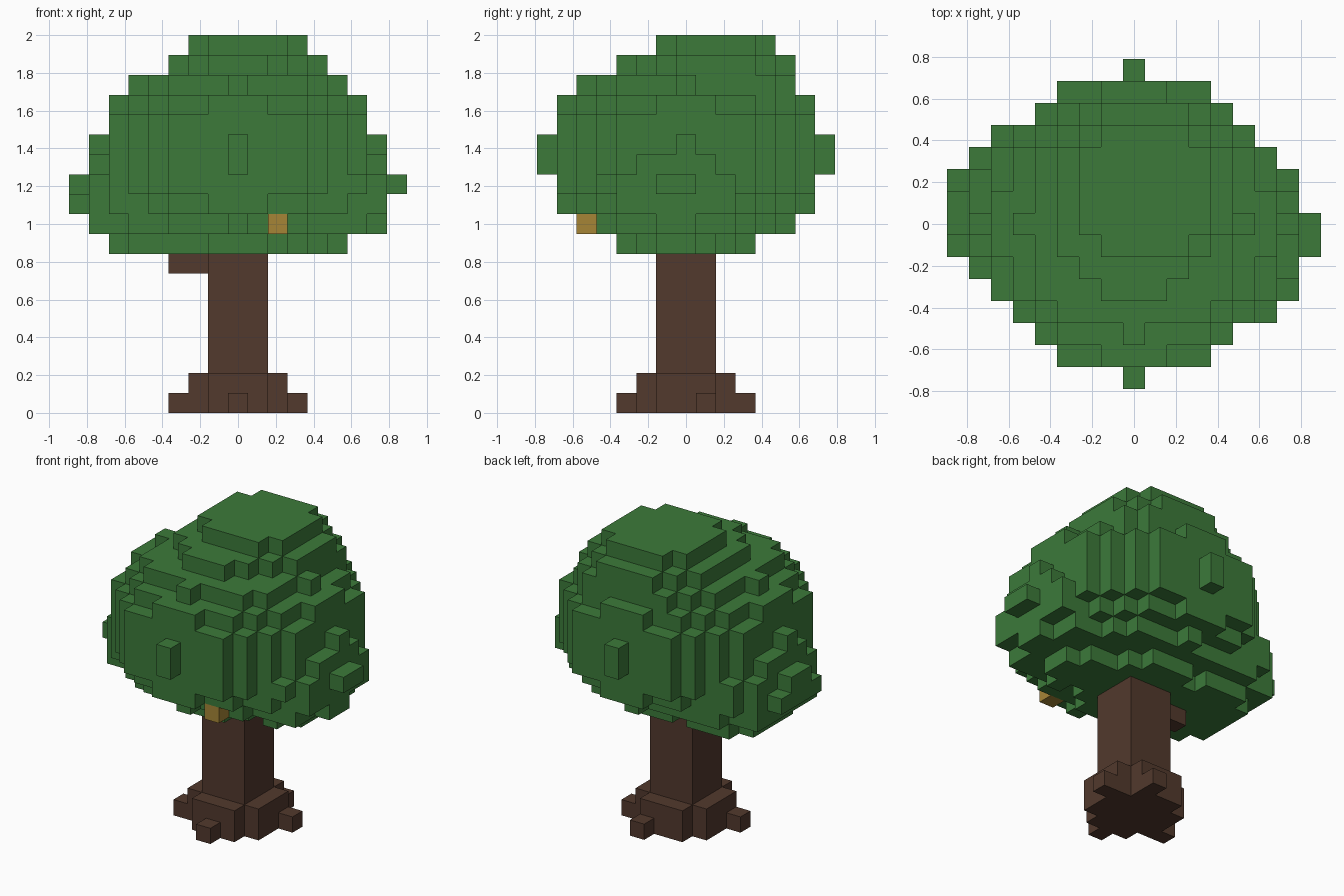
import bpy, bmesh
from mathutils import Vector

if "Cube" in bpy.data.objects:
    bpy.data.objects.remove(bpy.data.objects["Cube"])

S = 2 / 19  # edge of one cube; the model is 19 cubes tall


def material(name, rgb):
    m = bpy.data.materials.new(name)
    m.diffuse_color = (*rgb, 1)
    m.use_nodes = True
    m.node_tree.nodes["Principled BSDF"].inputs["Base Color"].default_value = m.diffuse_color
    return m


def box(x, y, z):
    """Cells in inclusive index ranges."""
    return {(i, j, k) for i in range(x[0], x[1] + 1)
            for j in range(y[0], y[1] + 1) for k in range(z[0], z[1] + 1)}


def blob(cx, cy, cz, r2, squash):
    """Cells whose centres lie in a flattened ball."""
    return {(i, j, k) for (i, j, k) in box((-9, 9), (-9, 9), (8, 18))
            if (i - cx) ** 2 + (j - cy) ** 2 + squash * (k - cz) ** 2 <= r2}


# Leafy crown: one main ball, two side lobes and a top lobe
leaves = (blob(0, 0, 12.5, 49.5, 1.95)
          | blob(4, -0.5, 10.7, 16.5, 1.9)
          | blob(-4, 0.5, 10.3, 19.0, 1.9)
          | blob(0.5, 1.5, 15.6, 20.0, 1.9))

# Trunk, cross-shaped foot and four root tips
trunk = (box((-1, 1), (-1, 1), (0, 7))
         | box((-2, 2), (-1, 1), (0, 1)) | box((-1, 1), (-2, 2), (0, 1))
         | {(0, -3, 0), (3, 1, 0), (1, 3, 0), (-3, -1, 0)})

# Side branch under the crown, and a fruit
branch = box((-3, -2), (0, 0), (7, 7))
fruit = {(2, -5, 9)}
leaves -= fruit
solid = leaves | trunk | branch | fruit


def build(name, cells, mat):
    """Outer skin of a set of cells."""
    bm = bmesh.new()
    cache = {}

    def vert(p):
        key = tuple(round(2 * c) for c in p)
        if key not in cache:
            cache[key] = bm.verts.new((p[0] * S, p[1] * S, (p[2] + 0.5) * S))
        return cache[key]

    for c in sorted(cells):
        for axis in range(3):
            for side in (-1, 1):
                n = Vector((0, 0, 0))
                n[axis] = side
                if tuple(int(a + b) for a, b in zip(c, n)) in solid:
                    continue
                u = Vector((0, 0, 0))
                u[(axis + 1) % 3] = 0.5
                v = n.cross(u)
                mid = Vector(c) + n * 0.5
                bm.faces.new([vert(mid + d) for d in (-u - v, u - v, u + v, v - u)])
    me = bpy.data.meshes.new(name)
    bm.to_mesh(me)
    bm.free()
    me.materials.append(mat)
    ob = bpy.data.objects.new(name, me)
    bpy.context.collection.objects.link(ob)


bark = material("bark_brown", (0.084, 0.041, 0.026))
build("leaf_crown", leaves, material("leaf_green", (0.045, 0.195, 0.042)))
build("trunk_and_roots", trunk, bark)
build("branch", branch, bark)
build("fruit", fruit, material("fruit_gold", (0.381, 0.235, 0.037)))
